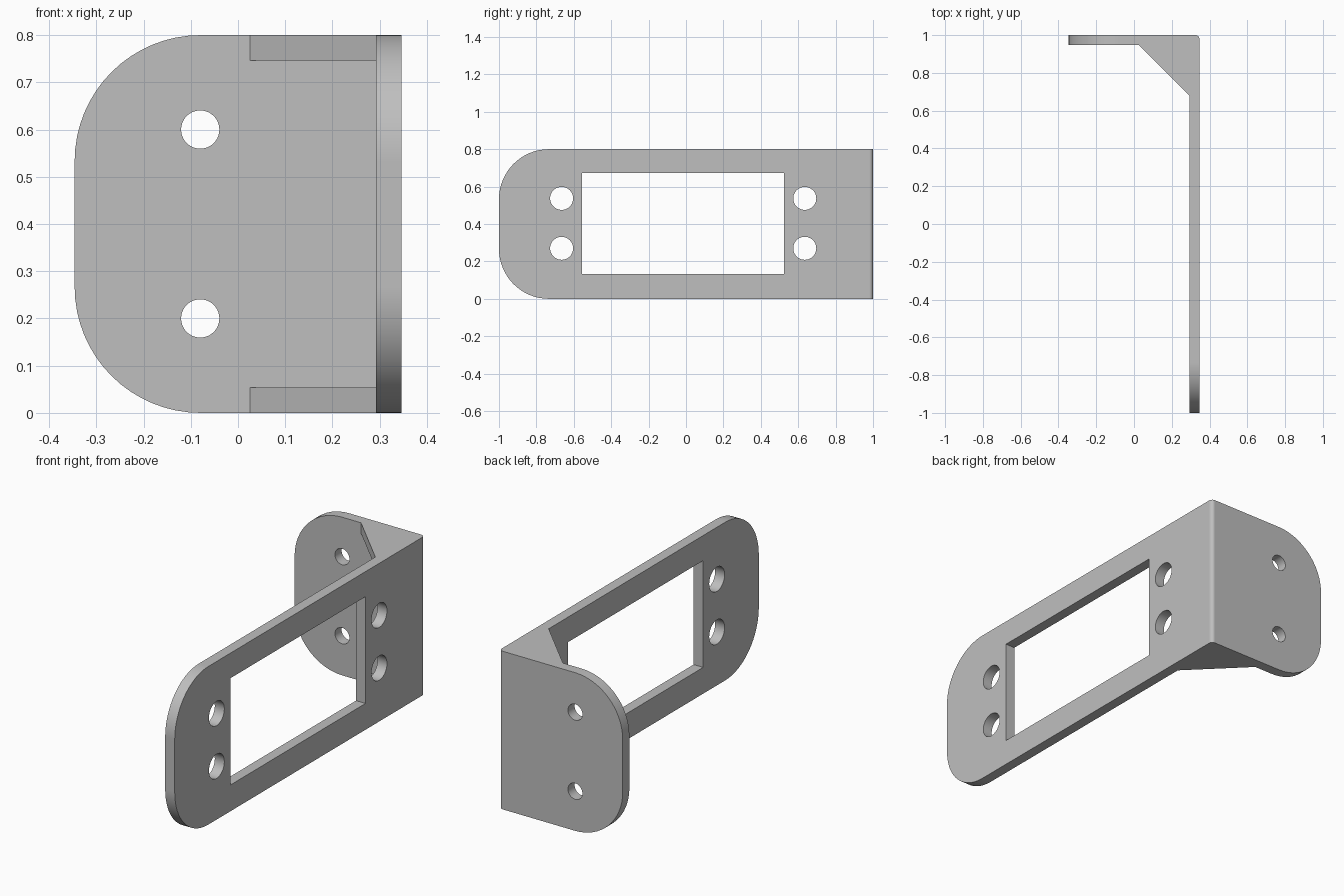
import bpy, bmesh
from mathutils import Matrix, Vector

# Remove the default object
cube = bpy.data.objects.get("Cube")
if cube:
    bpy.data.objects.remove(cube, do_unlink=True)

# Main dimensions
SIDE, BACK, HEIGHT = 0.346, 1.0, 0.8
T = 0.0533             # sheet thickness
ROUND = 0.267          # corner radius, also the gusset leg
INNER_X, INNER_Y = SIDE - T, BACK - T

grey = bpy.data.materials.new("plain grey")
grey.use_nodes = True
colour = (0.52, 0.52, 0.52, 1)
grey.diffuse_color = colour
grey.node_tree.nodes["Principled BSDF"].inputs["Base Color"].default_value = colour


def make_object(name, bm):
    bmesh.ops.recalc_face_normals(bm, faces=bm.faces)
    mesh = bpy.data.meshes.new(name)
    bm.to_mesh(mesh)
    bm.free()
    mesh.materials.append(grey)
    obj = bpy.data.objects.new(name, mesh)
    bpy.context.collection.objects.link(obj)
    return obj


def prism(outline, z, height):
    bm = bmesh.new()
    face = bm.faces.new([bm.verts.new((x, y, z)) for x, y in outline])
    result = bmesh.ops.extrude_face_region(bm, geom=[face])
    verts = [v for v in result["geom"] if isinstance(v, bmesh.types.BMVert)]
    bmesh.ops.translate(bm, verts=verts, vec=(0, 0, height))
    return bm


def round_edges(bm, test, radius, segments):
    edges = [e for e in bm.edges if test(*(v.co for v in e.verts))]
    bmesh.ops.bevel(bm, geom=edges, offset=radius, segments=segments,
                    profile=0.5, affect='EDGES')


def cut(target, name, bm):
    cutter = make_object(name, bm)
    cutter.hide_render = True
    mod = target.modifiers.new(name, 'BOOLEAN')
    mod.operation, mod.solver, mod.object = 'DIFFERENCE', 'EXACT', cutter
    bpy.context.view_layer.objects.active = target
    bpy.ops.object.modifier_apply(modifier=mod.name)
    bpy.data.objects.remove(cutter, do_unlink=True)


def drill(target, name, centre, radius, axis):
    bm = bmesh.new()
    turn = Vector((0, 0, 1)).rotation_difference(Vector(axis)).to_matrix().to_4x4()
    bmesh.ops.create_cone(bm, cap_ends=True, segments=40, radius1=radius,
                          radius2=radius, depth=4 * T,
                          matrix=Matrix.Translation(centre) @ turn)
    cut(target, name, bm)


# Bent sheet: long plate with a short flange at the back
bm = prism([(SIDE, -BACK), (SIDE, BACK), (-SIDE, BACK), (-SIDE, INNER_Y),
            (INNER_X, INNER_Y), (INNER_X, -BACK)], 0, HEIGHT)
# Outside of the bend
round_edges(bm, lambda a, b: abs(a.z - b.z) > 0.5
            and min(a.x, b.x) > SIDE - 0.01 and min(a.y, b.y) > BACK - 0.01, 0.02, 6)
# Free corners of both plates
round_edges(bm, lambda a, b: abs(a.z - b.z) < 0.01
            and (max(a.y, b.y) < -BACK + 0.01 or max(a.x, b.x) < -SIDE + 0.01),
            ROUND, 16)
bracket = make_object("bracket_plates", bm)

# Rectangular window in the long plate
bm = bmesh.new()
bmesh.ops.create_cube(bm, size=1, matrix=Matrix.Translation((SIDE - T / 2, -0.015, 0.403))
                      @ Matrix.Diagonal((4 * T, 1.08, 0.54, 1)))
cut(bracket, "window_cutter", bm)

# Screw holes beside the window and in the flange
for y in (-0.665, 0.635):
    for z in (0.27, 0.537):
        drill(bracket, "plate_hole_cutter", (SIDE - T / 2, y, z), 0.0615, (1, 0, 0))
for z in (0.2, 0.6):
    drill(bracket, "flange_hole_cutter", (-0.08, BACK - T / 2, z), 0.0405, (0, 1, 0))

# Triangular gussets in the inside corner
corner = [(INNER_X, INNER_Y), (INNER_X - ROUND, INNER_Y), (INNER_X, INNER_Y - ROUND)]
for name, z in (("lower_gusset", 0), ("upper_gusset", HEIGHT - T)):
    make_object(name, prism(corner, z, T))

# Smooth curves with crisp edges
bpy.ops.object.select_all(action='DESELECT')
bracket.select_set(True)
bpy.context.view_layer.objects.active = bracket
bpy.ops.object.shade_smooth_by_angle(angle=0.6)
normals = bracket.modifiers.new("even_flats", 'WEIGHTED_NORMAL')
normals.keep_sharp = True
